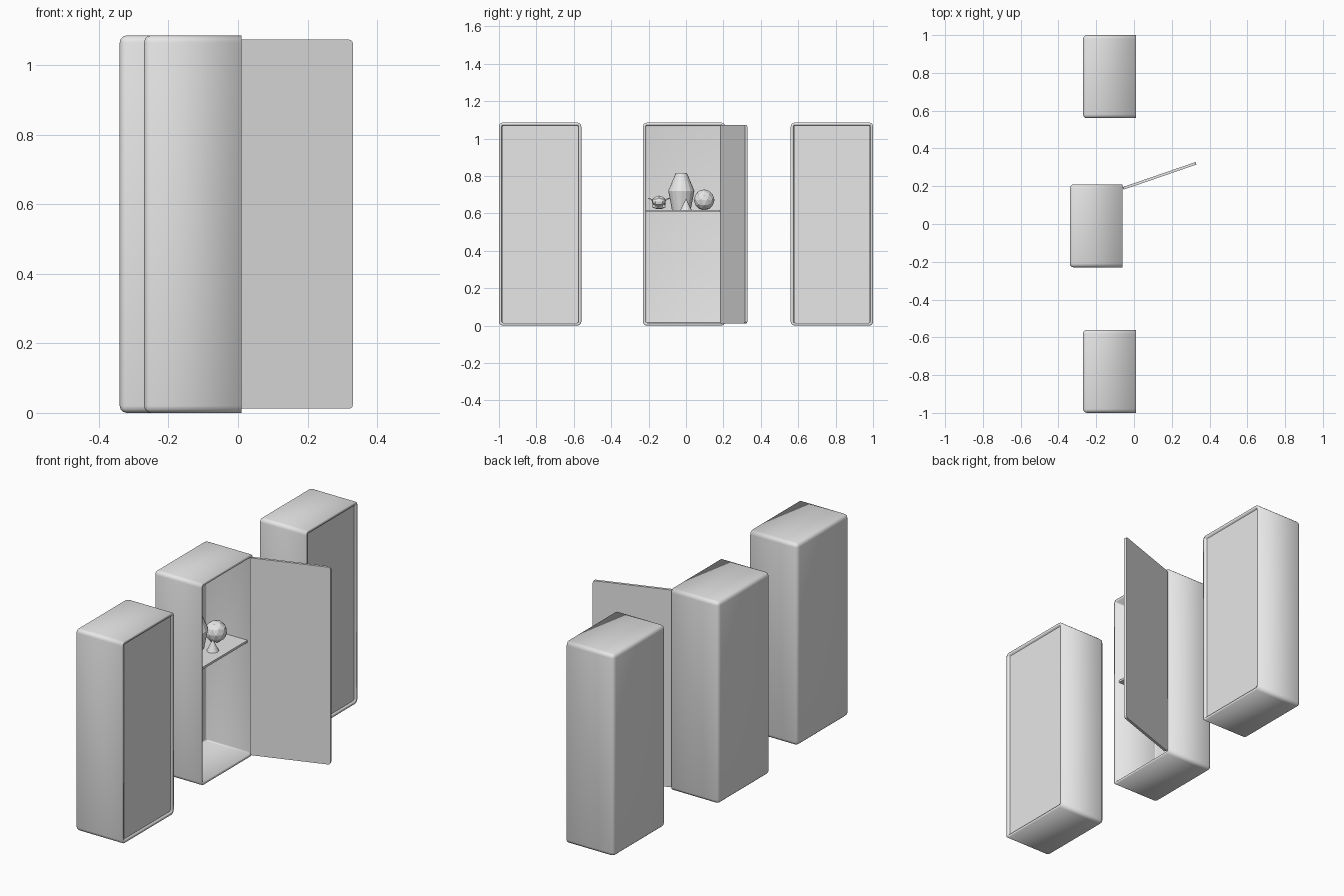
import bpy, bmesh, math
from mathutils import Matrix, Vector

if "Cube" in bpy.data.objects:
    bpy.data.objects.remove(bpy.data.objects["Cube"])

grey = bpy.data.materials.new("light grey")
grey.use_nodes = True
grey.diffuse_color = (0.8, 0.8, 0.8, 1)
grey.node_tree.nodes["Principled BSDF"].inputs["Base Color"].default_value = (0.8, 0.8, 0.8, 1)

DEPTH, WIDTH, HEIGHT, WALL = 0.28, 0.44, 1.085, 0.015


def finish(name, bm):
    bmesh.ops.recalc_face_normals(bm, faces=bm.faces)
    mesh = bpy.data.meshes.new(name)
    bm.to_mesh(mesh)
    bm.free()
    mesh.materials.append(grey)
    obj = bpy.data.objects.new(name, mesh)
    bpy.context.collection.objects.link(obj)
    return obj


def block(size, centre):
    bm = bmesh.new()
    bmesh.ops.create_cube(bm, size=1, matrix=Matrix.Translation(centre) @ Matrix.Diagonal((*size, 1)))
    return bm


def smooth(obj, angle=None):
    bpy.ops.object.select_all(action='DESELECT')
    obj.select_set(True)
    bpy.context.view_layer.objects.active = obj
    if angle is None:
        bpy.ops.object.shade_smooth()
    else:
        bpy.ops.object.shade_smooth_by_angle(angle=math.radians(angle))


# Open-fronted shell with rounded outer edges
def cabinet(name, front_x, y):
    bm = block((DEPTH, WIDTH, HEIGHT), (front_x - DEPTH / 2, y, HEIGHT / 2))
    bm.normal_update()
    bmesh.ops.delete(bm, geom=[f for f in bm.faces if f.normal.x > 0.9], context='FACES')
    edges = [e for e in bm.edges if not e.is_boundary]
    bmesh.ops.bevel(bm, geom=edges, offset=0.02, segments=3, profile=0.5, affect='EDGES')
    obj = finish(name, bm)
    # an open shell needs its normals pointing away from the middle
    bm = bmesh.new()
    bm.from_mesh(obj.data)
    middle = Vector((front_x - DEPTH / 2, y, HEIGHT / 2))
    flip = [f for f in bm.faces if f.normal.dot(f.calc_center_median() - middle) < 0]
    bmesh.ops.reverse_faces(bm, faces=flip)
    bm.to_mesh(obj.data)
    bm.free()
    mod = obj.modifiers.new("walls", 'SOLIDIFY')
    mod.thickness = WALL
    mod.offset = -1
    return obj


# Thin door hinged on its +y edge, with rounded corners
def door(name, hinge, angle):
    w, t, h = WIDTH - 2 * WALL - 0.002, 0.014, HEIGHT - 2 * WALL + 0.006
    bm = block((t, w, h), (-t / 2, -w / 2, 0))
    corners = [e for e in bm.edges if abs(e.verts[0].co.x - e.verts[1].co.x) > t / 2]
    bmesh.ops.bevel(bm, geom=corners, offset=0.012, segments=3, profile=0.5, affect='EDGES')
    obj = finish(name, bm)
    obj.location = hinge
    obj.rotation_euler.z = math.radians(angle)
    return obj


# Two closed cabinets at the ends
for label, y in (("front", -0.78), ("rear", 0.78)):
    smooth(cabinet(label + "_cabinet", 0.01, y), 31)
    door(label + "_cabinet_door", (0.0, y + WIDTH / 2 - WALL, HEIGHT / 2), 0)

# Open cabinet in the middle, softly shaded
mid_x, mid_y = -0.06, -0.01
smooth(cabinet("middle_cabinet", mid_x, mid_y))
door("middle_cabinet_door", (mid_x, mid_y + WIDTH / 2 - WALL, HEIGHT / 2), 109)

# Shelf
finish("shelf", block((0.25, WIDTH - 2 * WALL, 0.012), (-0.205, mid_y, 0.612)))
TOP = 0.618


# Things on the shelf
def frustum(bm, r1, r2, z1, z2, x, y, sides, caps=True):
    bmesh.ops.create_cone(bm, cap_ends=caps, segments=sides, radius1=r1, radius2=r2, depth=z2 - z1,
                          matrix=Matrix.Translation((x, y, (z1 + z2) / 2)))


bm = bmesh.new()
frustum(bm, 0.05, 0.07, TOP, 0.72, -0.245, -0.025, 16)
frustum(bm, 0.07, 0.03, 0.72, 0.815, -0.245, -0.025, 16)
finish("jar", bm)

bm = bmesh.new()
frustum(bm, 0.03, 0, TOP, 0.68, -0.15, 0.0, 16)
finish("small_cone", bm)

bm = bmesh.new()
bmesh.ops.create_icosphere(bm, subdivisions=2, radius=0.056,
                           matrix=Matrix.Translation((-0.2, 0.097, TOP + 0.054)))
finish("ball", bm)

bm = bmesh.new()
bmesh.ops.create_monkey(bm, matrix=Matrix.Translation((-0.2, -0.145, TOP + 0.041))
                        @ Matrix.Rotation(math.radians(90), 4, 'Z') @ Matrix.Rotation(math.radians(90), 4, 'X')
                        @ Matrix.Scale(0.042, 4))
finish("figurine", bm)
